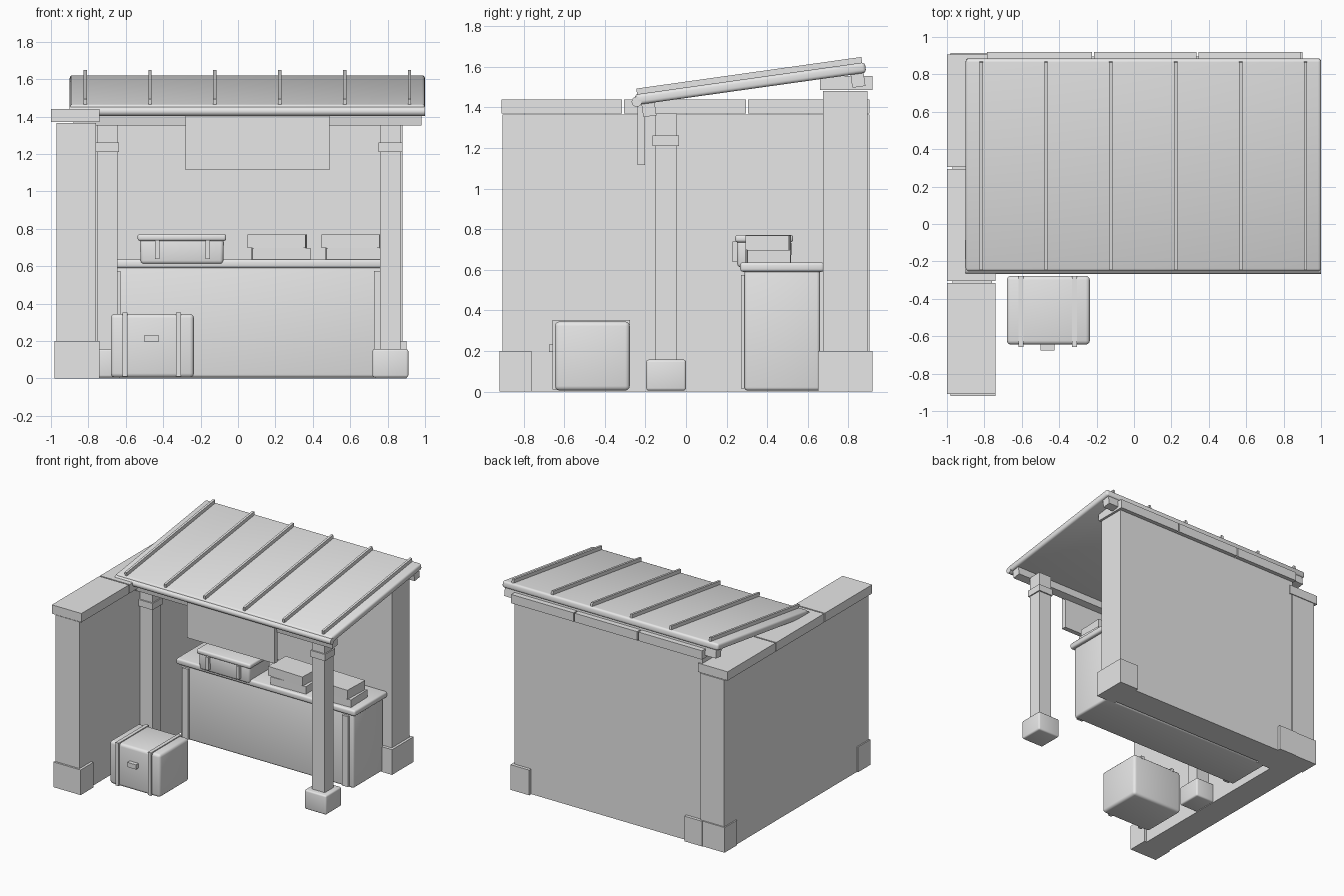
import bpy, bmesh, math
from mathutils import Matrix, Vector

cube = bpy.data.objects.get("Cube")
if cube:
    bpy.data.objects.remove(cube, do_unlink=True)

grey = bpy.data.materials.new("light_grey")
grey.use_nodes = True
grey.diffuse_color = (0.8, 0.8, 0.8, 1)
grey.node_tree.nodes["Principled BSDF"].inputs["Base Color"].default_value = (0.8, 0.8, 0.8, 1)


def finish(name, bm, matrix=None, smooth=False):
    mesh = bpy.data.meshes.new(name)
    bm.to_mesh(mesh)
    bm.free()
    mesh.materials.append(grey)
    obj = bpy.data.objects.new(name, mesh)
    bpy.context.collection.objects.link(obj)
    if matrix:
        obj.matrix_world = matrix
    if smooth:
        bpy.ops.object.select_all(action="DESELECT")
        obj.select_set(True)
        bpy.context.view_layer.objects.active = obj
        bpy.ops.object.shade_smooth_by_angle(angle=math.radians(40))
    return obj


def box(name, x, y, z, bevel=0, matrix=None, taper=1):
    """Box from (min, max) ranges, with optional rounded edges and narrowed base."""
    bm = bmesh.new()
    bmesh.ops.create_cube(bm, size=1)
    mid = Vector([sum(r) / 2 for r in (x, y, z)])
    size = [r[1] - r[0] for r in (x, y, z)]
    for v in bm.verts:
        k = taper if v.co.z < 0 else 1
        v.co = Vector((v.co.x * size[0] * k, v.co.y * size[1] * k, v.co.z * size[2])) + mid
    if bevel:
        bmesh.ops.bevel(bm, geom=bm.edges[:], offset=bevel, segments=3,
                        profile=0.5, affect="EDGES")
    return finish(name, bm, matrix, bool(bevel))


# Side wall with its coping stones and end blocks
box("side_wall", (-0.97, -0.76), (-0.905, 0.905), (0, 1.365))
for i, y in enumerate([(-0.91, -0.315), (-0.305, 0.295), (0.305, 0.905)]):
    box(f"side_coping_{i}", (-1, -0.74), y, (1.37, 1.44))
box("side_wall_front_block", (-0.98, -0.74), (-0.92, -0.76), (0, 0.2))
box("side_wall_back_block", (-0.98, -0.74), (0.76, 0.915), (0, 0.2))

# Back wall with its coping stones and end blocks
box("back_wall", (-0.77, 0.88), (0.675, 0.895), (0, 1.48))
for i, x in enumerate([(-0.785, -0.225), (-0.215, 0.335), (0.345, 0.893)]):
    box(f"back_coping_{i}", x, (0.66, 0.92), (1.485, 1.555))
box("back_wall_right_block", (-0.785, -0.63), (0.65, 0.92), (0, 0.2))
box("back_wall_left_block", (0.735, 0.9), (0.65, 0.92), (0, 0.2))

# Front posts with feet and collars
for side, x in (("right", -0.7), ("left", 0.815)):
    box(f"{side}_post", (x - 0.055, x + 0.055), (-0.153, -0.045), (0.1, 1.37))
    box(f"{side}_post_collar", (x - 0.064, x + 0.064), (-0.164, -0.035), (1.21, 1.262))
    box(f"{side}_post_foot", (x - 0.096, x + 0.096), (-0.196, 0), (0.005, 0.157), 0.012)

# Sloping roof, built flat and tilted
tilt = Matrix.Translation((0.05, 0.317, 1.517)) @ Matrix.Rotation(math.radians(8), 4, "X")
box("roof_panel", (-0.95, 0.95), (-0.573, 0.573), (-0.026, 0.026), 0.016, tilt)
for i in range(6):
    x = -0.867 + i * 0.3468
    box(f"roof_batten_{i}", (x - 0.009, x + 0.009), (-0.56, 0.56), (0.015, 0.054), 0, tilt)
box("front_beam", (-0.93, 0.93), (-0.545, -0.48), (-0.09, -0.02), 0, tilt)
box("back_beam", (-0.93, 0.93), (0.495, 0.56), (-0.09, -0.02), 0, tilt)

# Round edge along the low side of the roof
bm = bmesh.new()
bmesh.ops.create_cone(bm, cap_ends=True, segments=16, radius1=0.025, radius2=0.025, depth=1.9)
finish("roof_front_rod", bm,
       Matrix.Translation((0.05, -0.243, 1.428)) @ Matrix.Rotation(math.pi / 2, 4, "Y"), True)

# Hanging board
box("hanging_board", (-0.282, 0.49), (-0.24, -0.202), (1.115, 1.42))

# Counter
box("counter_body", (-0.71, 0.815), (0.288, 0.66), (0.005, 0.6), 0.016)
box("counter_top", (-0.735, 0.84), (0.267, 0.68), (0.59, 0.637), 0.014)
for i, x in enumerate((-0.655, 0.752)):
    box(f"counter_strip_{i}", (x - 0.026, x + 0.026), (0.27, 0.3), (0.015, 0.575))

# Chest with straps and latch
box("chest", (-0.68, -0.236), (-0.645, -0.277), (0.005, 0.345), 0.022)
for i, x in enumerate((-0.604, -0.318)):
    box(f"chest_front_strap_{i}", (x - 0.014, x + 0.014), (-0.657, -0.63), (0.01, 0.352))
    box(f"chest_top_strap_{i}", (x - 0.014, x + 0.014), (-0.657, -0.277), (0.33, 0.352))
box("chest_latch", (-0.5, -0.424), (-0.676, -0.64), (0.195, 0.232))

# Small case on the counter
box("case_body", (-0.525, -0.075), (0.25, 0.52), (0.612, 0.745), 0.018, taper=0.98)
box("case_lid", (-0.537, -0.063), (0.242, 0.528), (0.735, 0.772), 0.013)
for i, x in enumerate((-0.432, -0.163)):
    box(f"case_strap_{i}", (x - 0.012, x + 0.012), (0.228, 0.26), (0.638, 0.74))

# Stacked books, slightly turned
for i, x in enumerate((0.22, 0.615)):
    for level, dx, angle, z in (("lower", 0.01, 1.5, (0.635, 0.697)),
                                ("upper", -0.01, -2, (0.697, 0.77))):
        place = Matrix.Translation((x + dx, 0.405, 0)) @ Matrix.Rotation(math.radians(angle), 4, "Z")
        box(f"{level}_book_{i}", (-0.155, 0.155), (-0.107, 0.107), z, 0, place)
